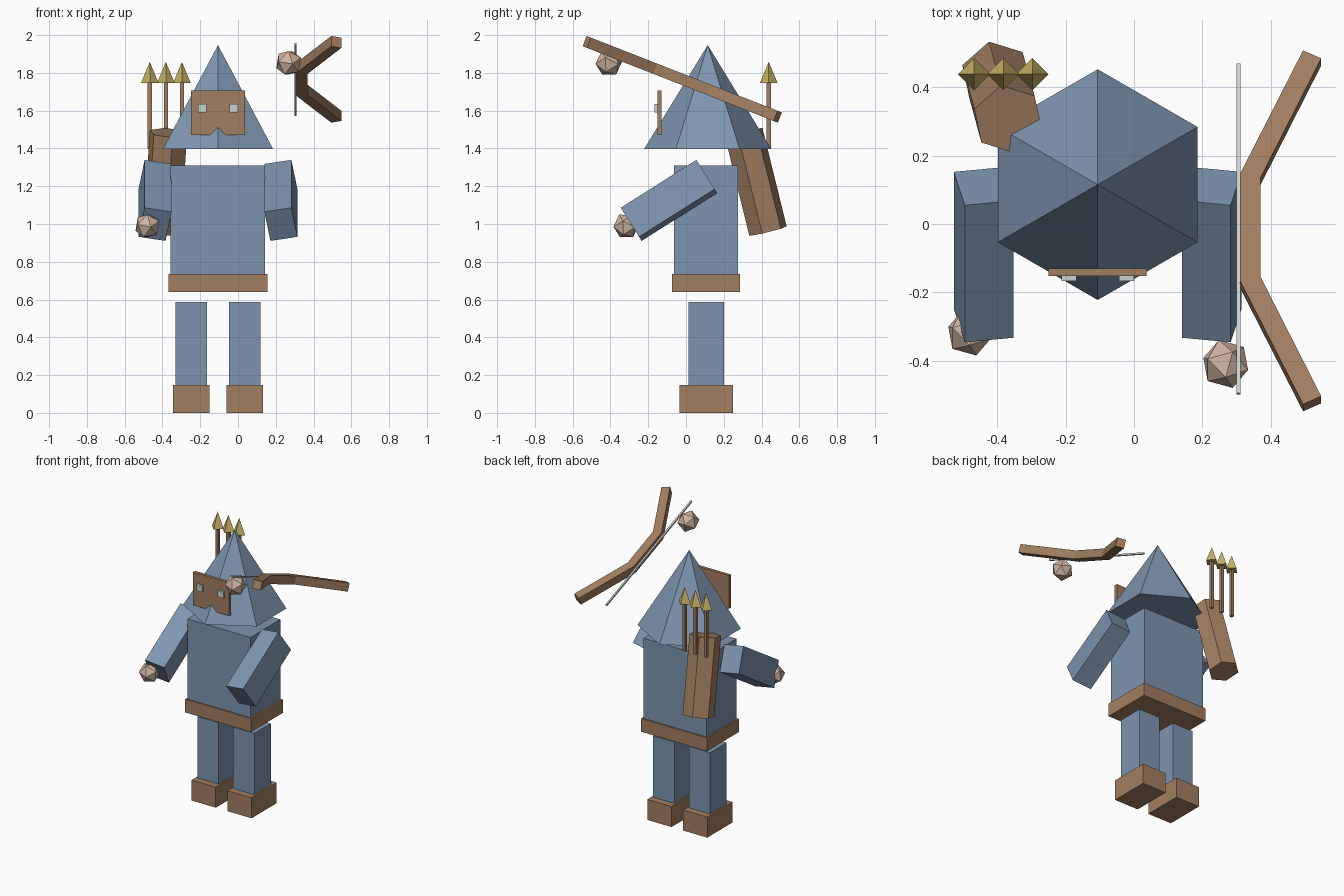
import bpy, bmesh
from math import radians, sin, cos
from mathutils import Matrix, Vector

cube = bpy.data.objects.get("Cube")
if cube:
    bpy.data.objects.remove(cube)


def material(name, rgb):
    m = bpy.data.materials.new(name)
    m.use_nodes = True
    m.diffuse_color = (*rgb, 1)
    m.node_tree.nodes["Principled BSDF"].inputs["Base Color"].default_value = (*rgb, 1)
    return m


BLUE = material("dusty_blue", (0.21, 0.30, 0.43))
BROWN = material("leather_brown", (0.36, 0.21, 0.12))
SKIN = material("pale_skin", (0.62, 0.46, 0.36))
GOLD = material("brass_gold", (0.58, 0.45, 0.13))
GREY = material("light_grey", (0.60, 0.65, 0.62))

MID_X, MID_Y = -0.106, 0.107   # middle of the body


def finish(name, bm, mat, matrix=Matrix()):
    bmesh.ops.recalc_face_normals(bm, faces=bm.faces)
    mesh = bpy.data.meshes.new(name)
    bm.to_mesh(mesh)
    bm.free()
    mesh.materials.append(mat)
    ob = bpy.data.objects.new(name, mesh)
    ob.matrix_world = matrix
    bpy.context.collection.objects.link(ob)
    return ob


def box(name, centre, size, mat, turn=Matrix()):
    bm = bmesh.new()
    bmesh.ops.create_cube(bm, size=1, matrix=Matrix.Diagonal((*size, 1)))
    return finish(name, bm, mat, Matrix.Translation(centre) @ turn)


def block(name, x, y, z, mat):
    """Upright box between pairs of limits."""
    lims = (x, y, z)
    return box(name, [(a + b) / 2 for a, b in lims], [b - a for a, b in lims], mat)


def cone(name, base, sides, r1, r2, height, start, mat, turn=Matrix()):
    """Cone or prism rising from its base, first corner at the start angle."""
    bm = bmesh.new()
    low = [Vector((cos(a), sin(a), 0)) for a in
           (radians(start + 360 * i / sides) for i in range(sides))]
    bottom = [bm.verts.new(v * r1) for v in low]
    bm.faces.new(bottom)
    if r2:
        top = [bm.verts.new(v * r2 + Vector((0, 0, height))) for v in low]
        bm.faces.new(top)
    else:
        top = [bm.verts.new((0, 0, height))] * sides
    for i in range(sides):
        j = (i + 1) % sides
        ring = [bottom[i], bottom[j], top[j], top[i]]
        bm.faces.new(ring if r2 else ring[:3])
    return finish(name, bm, mat, Matrix.Translation(base) @ turn)


def hand(name, centre, radius, turn):
    bm = bmesh.new()
    bmesh.ops.create_icosphere(bm, subdivisions=1, radius=radius)
    return finish(name, bm, SKIN, Matrix.Translation(centre) @ turn)


# Body and belt
block("torso", (-0.357, 0.143), (-0.063, 0.276), (0.735, 1.31), BLUE)
block("belt", (-0.368, 0.156), (-0.073, 0.287), (0.64, 0.735), BROWN)

# Legs, boots and arms, mirrored about the middle of the body
for side, s in (("left", 1), ("right", -1)):
    leg_x = MID_X + s * 0.142
    block(side + "_leg", (leg_x - 0.084, leg_x + 0.084), (0.013, 0.2), (0.145, 0.587), BLUE)
    block(side + "_boot", (leg_x - 0.096, leg_x + 0.096), (-0.035, 0.25), (0, 0.147), BROWN)
    turn = Matrix.Rotation(radians(32.3), 4, "X") @ Matrix.Rotation(radians(-10 * s), 4, "Y")
    box(side + "_arm", (MID_X + s * 0.333, -0.09, 1.125), (0.145, 0.474, 0.185), BLUE, turn)

arm_tilt = Matrix.Rotation(radians(32.3), 4, "X")
hand("right_hand", (-0.48, -0.317, 0.99), 0.07, arm_tilt)
hand("left_hand", (0.268, -0.409, 1.853), 0.073, arm_tilt)

# Hat, face mask and eyes
cone("hat", (MID_X, 0.115, 1.397), 6, 0.337, 0, 0.55, 90, BLUE)
block("mask", (-0.25, 0.037), (-0.152, -0.13), (1.47, 1.708), BROWN)
for side, s in (("left", 1), ("right", -1)):
    x = MID_X + s * 0.084
    block(side + "_eye", (x - 0.022, x + 0.022), (-0.167, -0.152), (1.591, 1.635), GREY)

# Quiver, leaning so that its mouth comes forward
axis = Vector((0.035, -0.128, 0.52))
lean = Vector((0, 0, 1)).rotation_difference(axis).to_matrix().to_4x4()
cone("quiver", (-0.403, 0.434, 0.963), 6, 0.104, 0.104, axis.length, -18, BROWN, lean)

# Arrows
for i in range(3):
    x = -0.467 + 0.085 * i
    block(f"arrow_shaft_{i + 1}", (x - 0.011, x + 0.011), (0.427, 0.449), (1.4, 1.75), BROWN)
    cone(f"arrow_tip_{i + 1}", (x, 0.438, 1.746), 4, 0.047, 0, 0.112, 0, GOLD)

# Bow: bent outline given thickness, tilted forward
half = [(0.31, 0.168), (0.494, 0.555), (0.547, 0.53), (0.369, 0.154)]
outline = half + [(x, -y) for x, y in reversed(half)]
bow_frame = Matrix.Translation((0, -0.02, 1.766)) @ Matrix.Rotation(radians(-21.4), 4, "X")
bm = bmesh.new()
face = bm.faces.new([bm.verts.new((x, y, -0.029)) for x, y in outline])
extruded = bmesh.ops.extrude_face_region(bm, geom=[face])
bmesh.ops.translate(bm, vec=(0, 0, 0.058),
                    verts=[g for g in extruded["geom"] if isinstance(g, bmesh.types.BMVert)])
finish("bow", bm, BROWN, bow_frame)
box("bow_string", (0.305, -0.015, 1.765), (0.012, 1.034, 0.012), GREY,
    Matrix.Rotation(radians(-21.4), 4, "X"))
